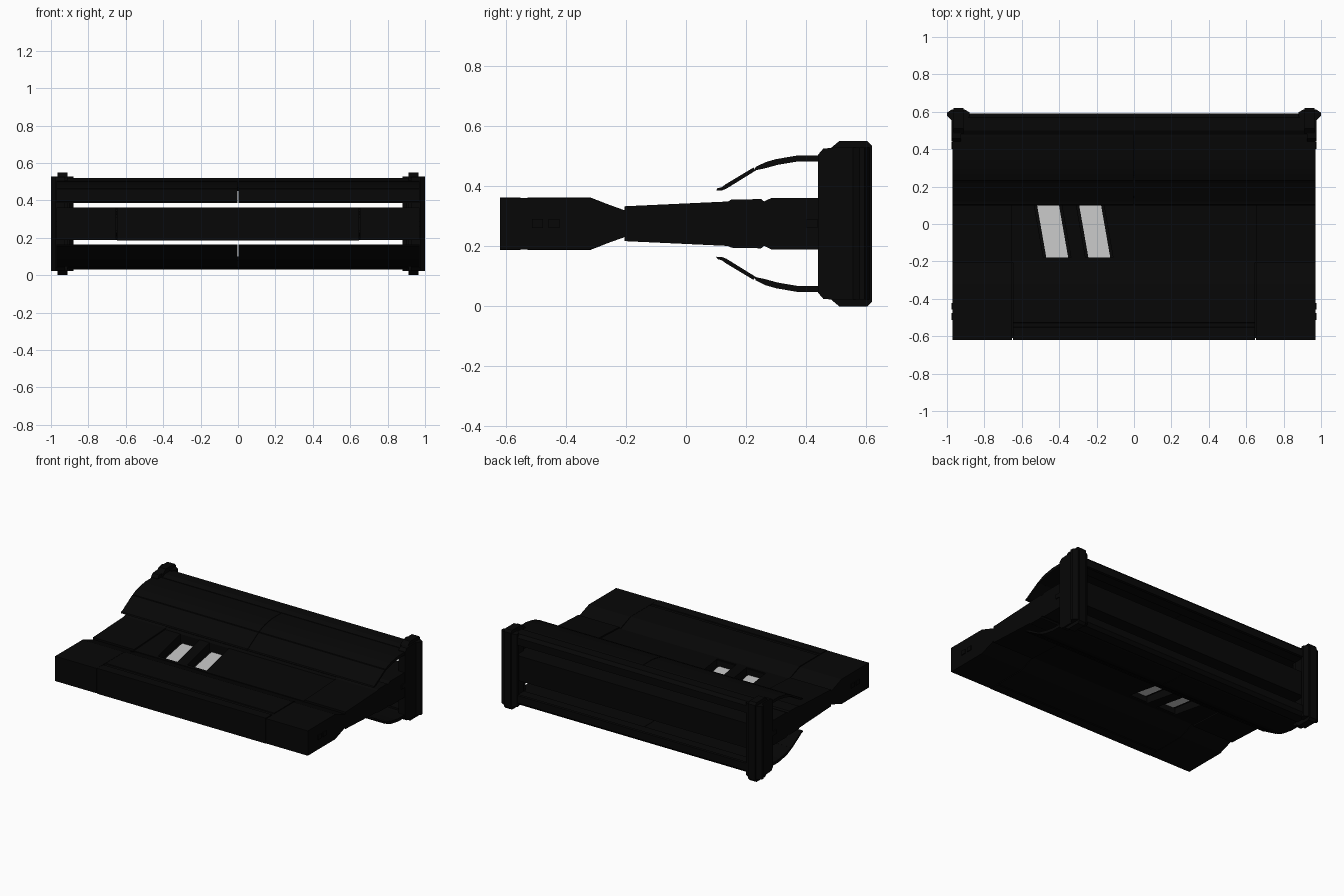
import bpy, bmesh

cube = bpy.data.objects.get("Cube")
if cube:
    bpy.data.objects.remove(cube)

MID = 0.275  # height of the symmetry plane


def material(name, rgb, rough=0.6):
    m = bpy.data.materials.new(name)
    m.use_nodes = True
    m.diffuse_color = (*rgb, 1)
    bsdf = m.node_tree.nodes["Principled BSDF"]
    bsdf.inputs["Base Color"].default_value = (*rgb, 1)
    bsdf.inputs["Roughness"].default_value = rough
    return m


BLACK = material("black", (0.002, 0.002, 0.002))
GREY = material("light grey", (0.6, 0.6, 0.6))


def prism(name, pts, lo, hi, axis="x", mat=BLACK, smooth=False):
    """Extrude a profile: (y, z) points along x, or (x, y) points along z."""
    place = (lambda p, t: (t, *p)) if axis == "x" else (lambda p, t: (*p, t))
    bm = bmesh.new()
    a = [bm.verts.new(place(p, lo)) for p in pts]
    b = [bm.verts.new(place(p, hi)) for p in pts]
    bm.faces.new(a[::-1])
    bm.faces.new(b)
    for i in range(len(pts)):
        j = (i + 1) % len(pts)
        bm.faces.new((a[i], a[j], b[j], b[i]))
    bmesh.ops.recalc_face_normals(bm, faces=bm.faces)
    mesh = bpy.data.meshes.new(name)
    bm.to_mesh(mesh)
    bm.free()
    mesh.materials.append(mat)
    ob = bpy.data.objects.new(name, mesh)
    bpy.context.collection.objects.link(ob)
    if smooth:
        bpy.ops.object.select_all(action="DESELECT")
        ob.select_set(True)
        bpy.context.view_layer.objects.active = ob
        bpy.ops.object.shade_smooth_by_angle(angle=0.5)
    return ob


def box(name, x, y, z):
    return prism(name, [(y[0], z[0]), (y[1], z[0]), (y[1], z[1]), (y[0], z[1])], *x)


def flip(pts):
    return [(y, 2 * MID - z) for y, z in pts]


def symmetric(top):
    """Close an upper outline with its reflection below."""
    return top + flip(top)[::-1]


SIDES = (("left", 1), ("right", -1))

# Front block: two end pieces and a grooved middle piece
end_top = [(-0.62, 0.361), (-0.32, 0.361), (-0.2, 0.318), (-0.18, 0.318)]
middle_top = [(-0.62, 0.363), (-0.553, 0.363), (-0.55, 0.359), (-0.53, 0.359),
              (-0.527, 0.363), (-0.32, 0.363), (-0.21, 0.32), (-0.18, 0.318)]
prism("front_middle", symmetric(middle_top), -0.647, 0.647)
for side, s in SIDES:
    prism("front_end_" + side, symmetric(end_top), *sorted((s * 0.651, s * 0.97)))
box("front_core", (-0.95, 0.95), (-0.61, -0.18), (0.24, 0.31))

# Main slab widening toward the rear, slightly lower between its side rails
rear_top = [(0.15, 0.355), (0.25, 0.357), (0.26, 0.349), (0.285, 0.361), (0.56, 0.361)]
rail_top = [(-0.205, 0.333), (0.14, 0.349)] + rear_top
slab_top = [(-0.205, 0.324), (0.14, 0.34)] + rear_top
slab = prism("main_slab", symmetric(slab_top), -0.66, 0.66)
for side, s in SIDES:
    prism("slab_rail_" + side, symmetric(rail_top), *sorted((s * 0.655, s * 0.97)))


def slanted(x, grow):
    """Slanted four-sided outline for a slot, seen from above."""
    return [(x - grow, -0.185), (x + 0.117 + grow, -0.185),
            (x + 0.06 + grow, 0.14), (x - 0.057 - grow, 0.14)]


# Slanted recesses with a thin floor and a light plate showing on both faces
for i, x in enumerate((-0.468, -0.243)):
    cutter = prism(f"slot_cutter_{i}", slanted(x, 0.015), 0.1, 0.45, "z")
    cutter.hide_render = True
    cutter.hide_set(True)
    mod = slab.modifiers.new(f"slot_{i}", "BOOLEAN")
    mod.operation = "DIFFERENCE"
    mod.solver = "EXACT"
    mod.object = cutter
    prism(f"slot_floor_{i}", slanted(x, 0.018), 0.273, 0.277, "z")
    prism(f"slot_plate_{i}", slanted(x, 0), 0.2705, 0.2795, "z", GREY)

# Curved shells in two halves with hinged flaps, and rear beams, above and below
flap = [(0.1, 0.385), (0.105, 0.393), (0.12, 0.397), (0.13, 0.405), (0.225, 0.462),
        (0.232, 0.452), (0.135, 0.392), (0.12, 0.386)]
shell = [(0.228, 0.452), (0.232, 0.464), (0.265, 0.48), (0.3, 0.49), (0.37, 0.502),
         (0.478, 0.502), (0.478, 0.482), (0.37, 0.482), (0.305, 0.471), (0.265, 0.46)]
beam = [(0.475, 0.47), (0.475, 0.505), (0.48, 0.507), (0.5, 0.52), (0.57, 0.52),
        (0.59, 0.5), (0.59, 0.45), (0.57, 0.45), (0.555, 0.47)]
for level, f in (("upper", list), ("lower", flip)):
    for side, s in SIDES:
        span = sorted((s * 0.0015, s * 0.97))
        prism(f"{level}_shell_{side}", f(shell), *span, smooth=True)
        prism(f"{level}_flap_{side}", f(flap), *span, smooth=True)
    prism(f"{level}_rear_beam", f(beam), -0.95, 0.95)

# End posts: side plate, wide rear cap, chamfered ridge, and small tabs
plate = symmetric([(0.44, 0.505), (0.457, 0.525), (0.49, 0.528), (0.57, 0.528)])
cap = [(0.88, 0.575), (0.9, 0.555), (0.975, 0.555), (1.0, 0.578), (1.0, 0.595),
       (0.975, 0.612), (0.905, 0.612), (0.88, 0.597)]
ridge = symmetric([(0.48, 0.525), (0.492, 0.535), (0.51, 0.55), (0.605, 0.55), (0.62, 0.535)])
for side, s in SIDES:
    prism("post_plate_" + side, plate, *sorted((s * 0.925, s * 0.976)))
    prism("post_cap_" + side, [(s * x, y) for x, y in cap], 0.022, 0.528, "z")
    prism("post_ridge_" + side, ridge, *sorted((s * 0.912, s * 0.965)))
    for i, y in enumerate((-0.495, -0.44, 0.42)):
        box(f"tab_{side}_{i}", sorted((s * 0.96, s * 0.976)),
            (y - 0.018, y + 0.018), (0.26, 0.29))
